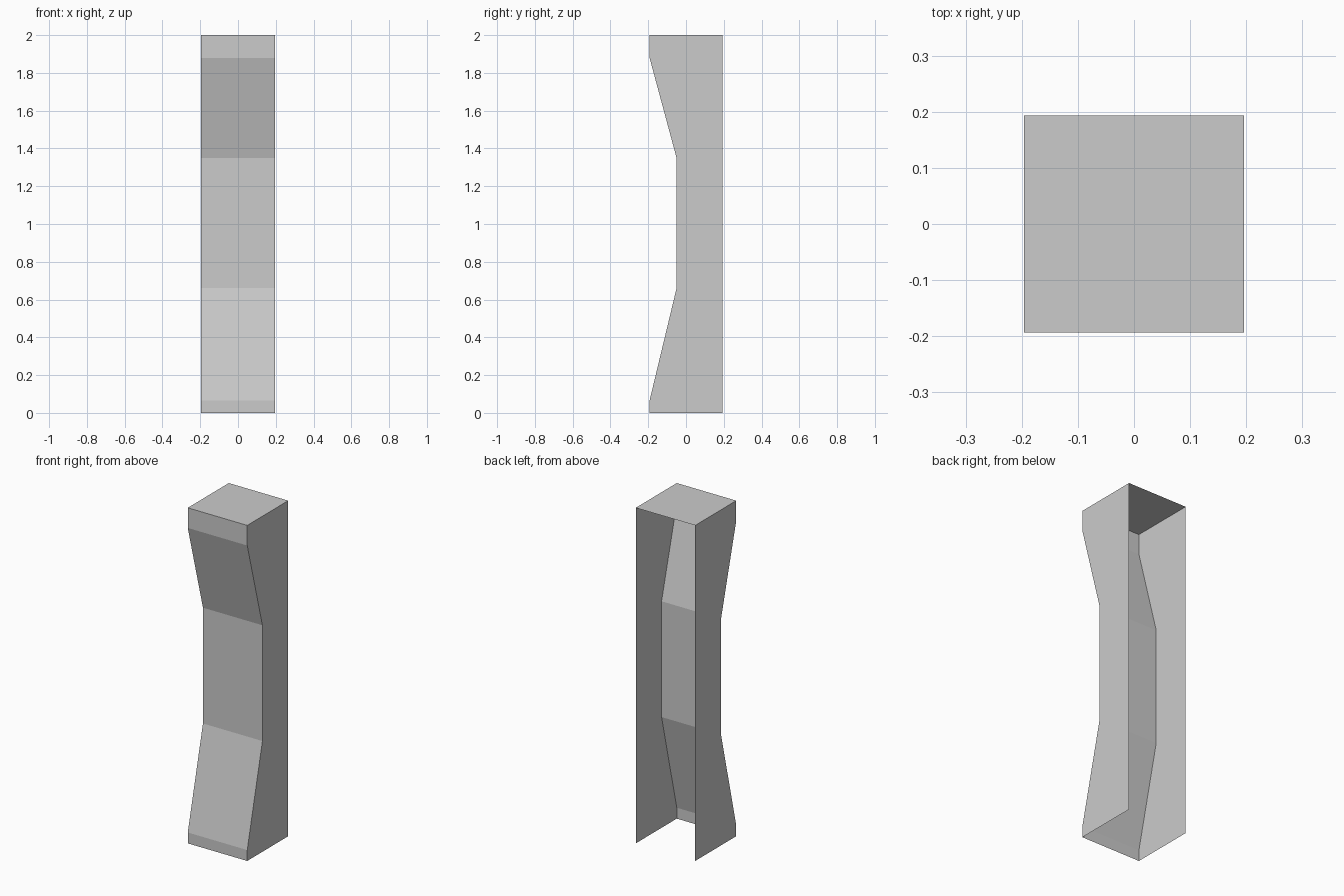
import bpy
import bmesh

cube = bpy.data.objects.get("Cube")
if cube:
    bpy.data.objects.remove(cube, do_unlink=True)

HALF_X, BACK_Y, FRONT_Y, WAIST_Y = 0.196, 0.193, -0.193, -0.05
HEIGHT = 2.0

# Single flat colour
grey = bpy.data.materials.new("light grey")
grey.use_nodes = True
colour = (0.6, 0.6, 0.6, 1)
grey.diffuse_color = colour
grey.node_tree.nodes["Principled BSDF"].inputs["Base Color"].default_value = colour

# Side outline (y, z): up the waisted front, then over the top to the back
front = [(FRONT_Y, 0), (FRONT_Y, 0.065), (WAIST_Y, 0.66),
         (WAIST_Y, 1.35), (FRONT_Y, 1.88), (FRONT_Y, HEIGHT)]
outline = front + [(BACK_Y, HEIGHT), (BACK_Y, 0)]

# Thin shell, open at the back and the bottom
bm = bmesh.new()
right, left = [[bm.verts.new((x, y, z)) for y, z in outline]
               for x in (-HALF_X, HALF_X)]
bm.faces.new(right[::-1])
bm.faces.new(left)
for i in range(len(front)):
    bm.faces.new((right[i], right[i + 1], left[i + 1], left[i]))
bmesh.ops.recalc_face_normals(bm, faces=bm.faces)
top = max(bm.faces, key=lambda f: f.calc_center_median().z)
if top.normal.z < 0:
    bmesh.ops.reverse_faces(bm, faces=bm.faces)

mesh = bpy.data.meshes.new("waisted_post")
bm.to_mesh(mesh)
bm.free()
mesh.materials.append(grey)
post = bpy.data.objects.new("waisted_post", mesh)
bpy.context.collection.objects.link(post)
